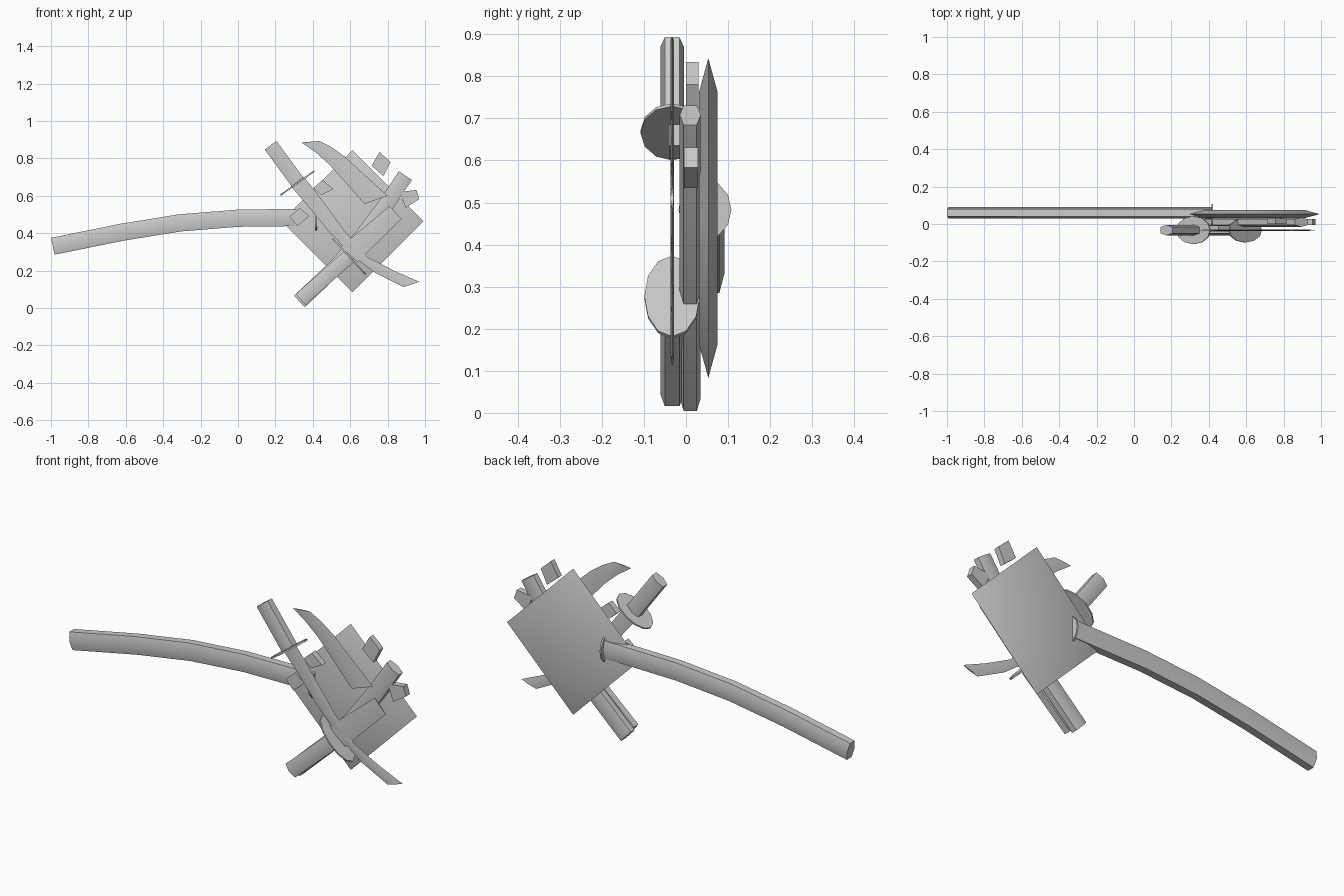
import bpy, bmesh, math
from mathutils import Vector

if "Cube" in bpy.data.objects:
    bpy.data.objects.remove(bpy.data.objects["Cube"])


def finish(name, bm, smooth=True):
    bmesh.ops.recalc_face_normals(bm, faces=bm.faces)
    me = bpy.data.meshes.new(name)
    bm.to_mesh(me)
    bm.free()
    ob = bpy.data.objects.new(name, me)
    bpy.context.collection.objects.link(ob)
    if smooth:
        bpy.ops.object.select_all(action='DESELECT')
        ob.select_set(True)
        bpy.context.view_layer.objects.active = ob
        bpy.ops.object.shade_smooth_by_angle(angle=math.radians(32))
    return ob


def loft(name, rings):
    """Bridge equal-length closed rings of points and cap both ends."""
    bm = bmesh.new()
    loops = [[bm.verts.new(p) for p in r] for r in rings]
    n = len(loops[0])
    for a, b in zip(loops, loops[1:]):
        for i in range(n):
            j = (i + 1) % n
            bm.faces.new((a[i], a[j], b[j], b[i]))
    bm.faces.new(loops[0])
    bm.faces.new(loops[-1][::-1])
    return finish(name, bm)


def hex_tube(name, path, y, half_w, half_t):
    """Six-sided bar swept along an x/z path."""
    pts = [Vector((x, y, z)) for x, z in path]
    section = [(1, .62), (0, 1), (-1, .62), (-1, -.62), (0, -1), (1, -.62)]
    rings = []
    for i, p in enumerate(pts):
        d = (pts[min(i + 1, len(pts) - 1)] - pts[max(i - 1, 0)]).normalized()
        side = Vector((-d.z, 0, d.x))
        rings.append([p + side * u * half_w + Vector((0, v * half_t, 0))
                      for u, v in section])
    return loft(name, rings)


def blade(name, upper, lower, y=-.033, t=.004):
    """Thin diamond-section blade between two x/z edge lines."""
    rings = []
    for (ax, az), (bx, bz) in zip(upper, lower):
        mx, mz = (ax + bx) / 2, (az + bz) / 2
        rings.append([(ax, y, az), (mx, y + t, mz), (bx, y, bz), (mx, y - t, mz)])
    return loft(name, rings)


def guard(name, centre, axis, r_plane, r_y, t=.004, sides=12):
    """Thin oval disc perpendicular to an x/z axis."""
    c = Vector(centre)
    d = Vector((axis[0], 0, axis[1])).normalized()
    side = Vector((-d.z, 0, d.x))
    rings = []
    for s in (-t, t):
        rings.append([c + d * s + side * r_plane * math.cos(a) + Vector((0, r_y * math.sin(a), 0))
                      for a in (2 * math.pi * k / sides for k in range(sides))])
    return loft(name, rings)


def block(name, corners, y0, y1):
    return loft(name, [[(x, y, z) for x, z in corners] for y in (y0, y1)])


# Diamond back plate with bevelled rim
def diamond(r, y):
    return [(.612 + r, y, .463), (.612, y, .463 + r), (.612 - r, y, .463), (.612, y, .463 - r)]


loft("back_plate", [diamond(.30, .031), diamond(.38, .053), diamond(.30, .075)])

# Long curved grip and its disc
hex_tube("long_grip", [(-.99, .33), (-.62, .405), (-.31, .455), (0, .48), (.42, .485)],
         .06, .046, .031)
guard("grip_disc", (.418, .045, .483), (1, 0), .072, .063)

# Curved sheath lying on the plate
hex_tube("sheath", [(.328, .035), (.53, .225), (.67, .39), (.79, .55), (.895, .708)],
         .01, .042, .025)

# Upper sword
hex_tube("upper_sword_handle", [(.174, .87), (.318, .674)], -.033, .039, .028)
guard("upper_sword_guard", (.318, -.033, .668), (.58, -.815), .111, .075)
blade("upper_sword_blade",
      [(.353, .70), (.425, .61), (.57, .412), (.69, .273), (.837, .198), (.97, .14)],
      [(.283, .65), (.37, .55), (.478, .417), (.607, .283), (.73, .19), (.885, .112)])

# Lower sword
hex_tube("lower_sword_handle", [(.335, .045), (.594, .275)], -.033, .039, .028)
guard("lower_sword_guard", (.594, -.033, .275), (.735, .675), .13, .066)
blade("lower_sword_blade", [(.548, .326), (.81, .545)], [(.64, .246), (.874, .476)])

# Loose blade piece with slanted ends
blade("broken_blade",
      [(.436, .893), (.50, .86), (.57, .81), (.80, .60)],
      [(.34, .885), (.42, .828), (.49, .765), (.676, .556)])

# Small skewed collar blocks
collars = {
    "grip_collar": ([(.275, .487), (.33, .535), (.382, .492), (.318, .438)], 0, .045),
    "upper_collar": ([(.404, .642), (.452, .685), (.511, .636), (.447, .604)], -.04, -.008),
    "rim_collar": ([(.714, .76), (.757, .834), (.815, .781), (.778, .706)], 0, .03),
    "sheath_collar": ([(.864, .62), (.954, .631), (.97, .583), (.896, .535)], -.005, .028),
}
for name, (corners, y0, y1) in collars.items():
    block(name, corners, y0, y1)
